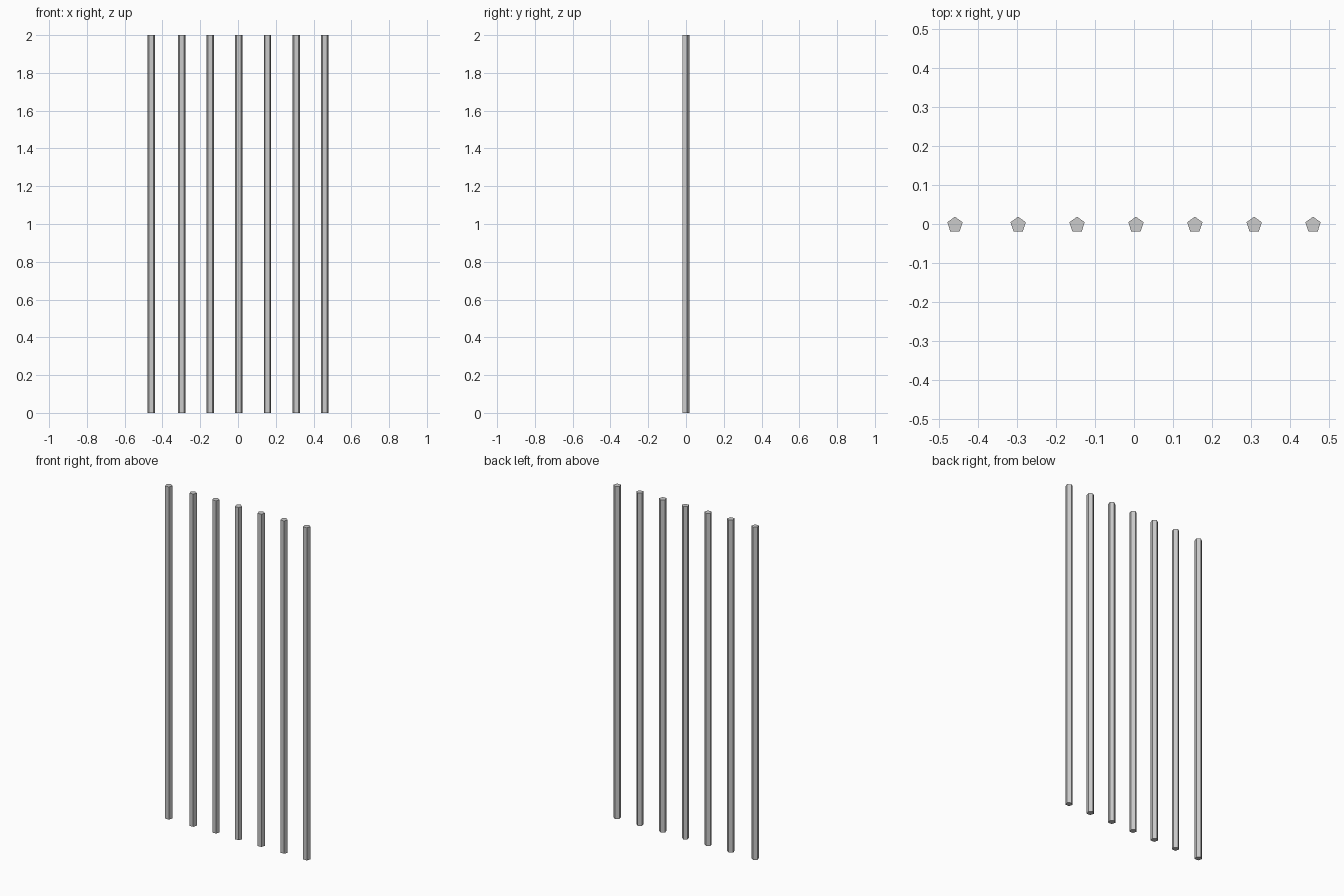
import bpy
from math import pi

if "Cube" in bpy.data.objects:
    bpy.data.objects.remove(bpy.data.objects["Cube"])

RADIUS = 0.0206
HEIGHT = 2.0
BAR_X = [-0.459, -0.297, -0.146, 0.005, 0.156, 0.308, 0.459]


# Upright five-sided bar with one corner pointing to the back
def add_bar(index, x):
    bpy.ops.mesh.primitive_cylinder_add(
        vertices=5, radius=RADIUS, depth=HEIGHT,
        location=(x, 0, HEIGHT / 2))
    bar = bpy.context.object
    bar.name = f"vertical_bar_{index}"
    mesh = bar.data
    # Turn the corner to +y if needed and centre the profile on y = 0
    if max(v.co.y for v in mesh.vertices) < RADIUS * 0.99:
        for v in mesh.vertices:
            v.co.y = -v.co.y
        mesh.flip_normals()
    ys = [v.co.y for v in mesh.vertices]
    shift = (max(ys) + min(ys)) / 2
    for v in mesh.vertices:
        v.co.y -= shift


# Row of bars
for i, x in enumerate(BAR_X, 1):
    add_bar(i, x)
